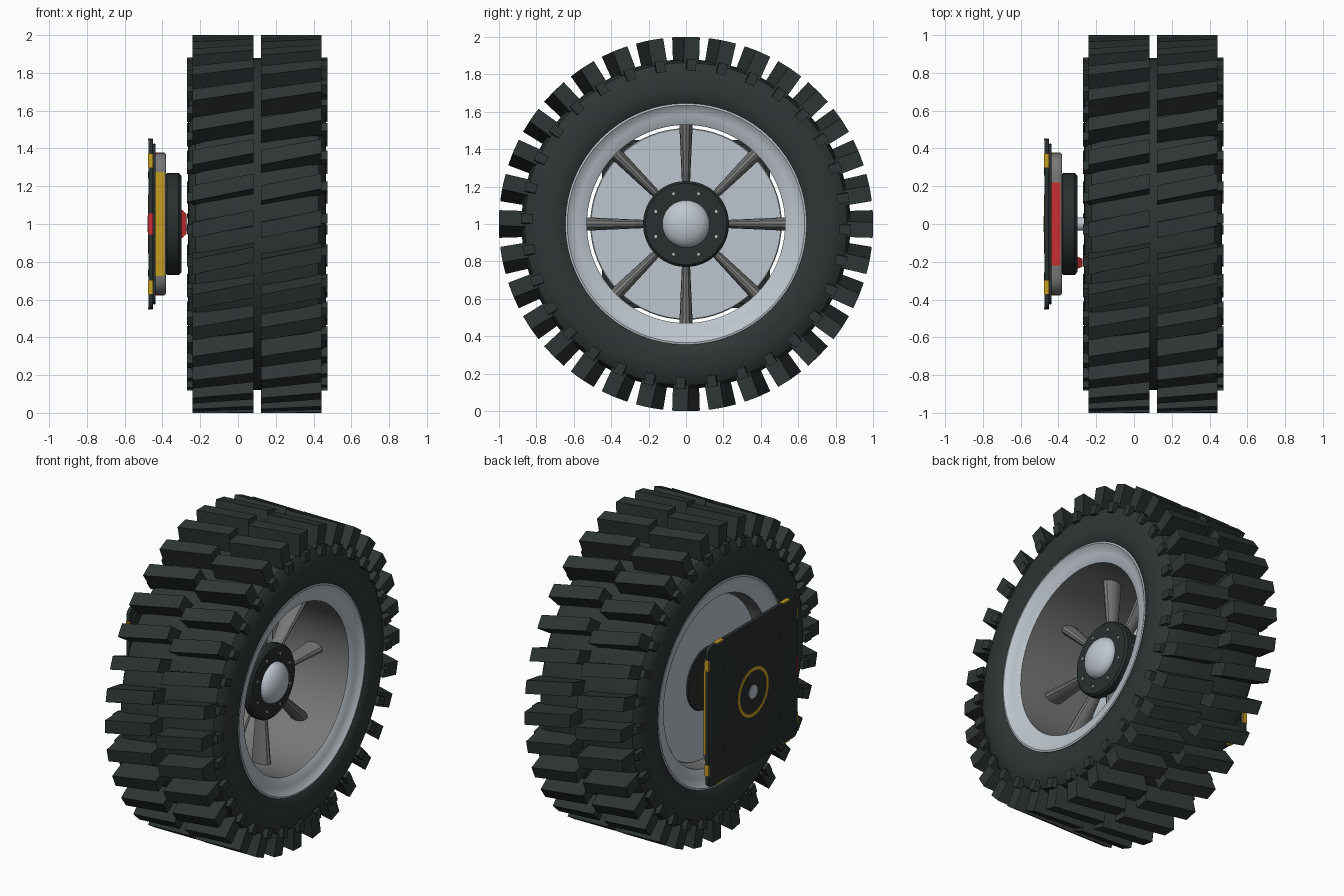
import bpy, bmesh
from math import pi, sin, cos, radians
from mathutils import Matrix, Vector

if "Cube" in bpy.data.objects:
    bpy.data.objects.remove(bpy.data.objects["Cube"], do_unlink=True)

MID = 0.101                    # x of the tyre's centre plane
AXLE = Vector((0, 0, 1))


def material(name, r, g, b):
    m = bpy.data.materials.new(name)
    m.use_nodes = True
    m.diffuse_color = (r, g, b, 1)
    m.node_tree.nodes["Principled BSDF"].inputs["Base Color"].default_value = (r, g, b, 1)
    return m


rubber = material("rubber", 0.028, 0.036, 0.035)
black = material("black_paint", 0.022, 0.028, 0.028)
silver = material("silver", 0.51, 0.56, 0.61)
grey = material("grey_metal", 0.19, 0.187, 0.185)
yellow = material("yellow", 0.56, 0.34, 0.015)
red = material("red", 0.6, 0.03, 0.033)


def finish(name, bm, *mats, smooth=True):
    bmesh.ops.recalc_face_normals(bm, faces=bm.faces)
    mesh = bpy.data.meshes.new(name)
    bm.to_mesh(mesh)
    bm.free()
    for m in mats:
        mesh.materials.append(m)
    ob = bpy.data.objects.new(name, mesh)
    bpy.context.collection.objects.link(ob)
    if smooth:
        bpy.ops.object.select_all(action='DESELECT')
        ob.select_set(True)
        bpy.context.view_layer.objects.active = ob
        bpy.ops.object.shade_smooth_by_angle(angle=radians(35))
    return ob


def revolve(name, profile, *mats, steps=64, closed=False):
    """Turn an (x, radius) profile around the axle."""
    bm = bmesh.new()
    vs = [bm.verts.new((x, 0, 1 + r)) for x, r in profile]
    pairs = list(zip(vs, vs[1:])) + ([(vs[-1], vs[0])] if closed else [])
    edges = [bm.edges.new(p) for p in pairs]
    bmesh.ops.spin(bm, geom=vs + edges, cent=AXLE, axis=(1, 0, 0),
                   angle=2 * pi, steps=steps)
    bmesh.ops.remove_doubles(bm, verts=bm.verts, dist=0.0005)
    return finish(name, bm, *mats)


def drum(name, x0, x1, r, mat, bevel=0.01, steps=48):
    return revolve(name, [(x0, 0), (x0, r - bevel), (x0 + bevel, r),
                          (x1 - bevel, r), (x1, r - bevel), (x1, 0)], mat, steps=steps)


def add_box(bm, x, y, z, sx, sy, sz):
    bmesh.ops.create_cube(bm, size=1, matrix=Matrix.Translation((x, y, z))
                          @ Matrix.Diagonal((sx, sy, sz, 1)))


def add_block(bm, x0, x1, r0, r1, angle, width, twist):
    """Straight-sided tread block whose ends are turned against each other."""
    ends = []
    for x, turn in ((x0, twist / 2), (x1, -twist / 2)):
        a = angle + turn
        out, along = Vector((0, cos(a), sin(a))), Vector((0, -sin(a), cos(a)))
        ends.append([bm.verts.new(AXLE + Vector((x, 0, 0)) + out * r + along * side * width / 2)
                     for r, side in ((r0, -1), (r0, 1), (r1, 1), (r1, -1))])
    a, b = ends
    bm.faces.new(a)
    bm.faces.new(b)
    for i in range(4):
        j = (i + 1) % 4
        bm.faces.new((a[i], a[j], b[j], b[i]))


def rounded_slab(name, x, sx, size, radius, mat, soft=0.003):
    """Square slab with rounded corners and softened rims, standing across the axle."""
    bm = bmesh.new()
    add_box(bm, x, 0, 1, sx, size, size)
    corners = [e for e in bm.edges if abs(e.verts[0].co.x - e.verts[1].co.x) > sx / 2]
    bmesh.ops.bevel(bm, geom=corners, offset=radius, segments=6,
                    profile=0.5, affect='EDGES')
    rims = [e for e in bm.edges if abs(e.verts[0].co.x - e.verts[1].co.x) < sx / 2]
    bmesh.ops.bevel(bm, geom=rims, offset=soft, segments=3, profile=0.5, affect='EDGES')
    return finish(name, bm, mat)


def bolts(name, x, spots, r, mat):
    bm = bmesh.new()
    for y, z in spots:
        bmesh.ops.create_cone(bm, cap_ends=True, segments=6, radius1=r, radius2=r, depth=0.02,
                              matrix=Matrix.Translation((x, y, 1 + z)) @ Matrix.Rotation(pi / 2, 4, 'Y'))
    finish(name, bm, mat, smooth=False)


# Tyre carcass
half = [(0.33, 0.625), (0.355, 0.65), (0.366, 0.71), (0.362, 0.78),
        (0.348, 0.83), (0.325, 0.862), (0.28, 0.875), (0.1, 0.88)]
revolve("tyre", [(MID + d, r) for d, r in half]
        + [(MID - d, r) for d, r in reversed(half)], rubber, steps=96, closed=True)

# Tread: two rows of slanted blocks and a small shoulder fin beside each
COUNT = 32
tread, shoulder = bmesh.new(), bmesh.new()
for i in range(COUNT):
    a = 2 * pi * i / COUNT
    for side in (-1, 1):
        x = MID + side * 0.181
        add_block(tread, x - 0.161, x + 0.161, 0.86, 1.0, a, 0.083, 0.065)
        x = MID + side * 0.335
        add_block(shoulder, x - 0.037, x + 0.037, 0.82, 0.882, a - side * 0.03, 0.05, 0.01)
finish("tread_blocks", tread, rubber, smooth=False)
finish("shoulder_fins", shoulder, rubber, smooth=False)

# Rim: shallow silver lips on both sides, grey barrel between them
lip = [(0.352, 0.645), (0.354, 0.635), (0.338, 0.615), (0.327, 0.585), (0.318, 0.537), (0.312, 0.53)]
rim = revolve("rim", [(MID + d, r) for d, r in lip]
              + [(MID - d, r) for d, r in reversed(lip)], silver, grey, closed=True)
for p in rim.data.polygons:
    p.material_index = int(abs(p.center.x - MID) < 0.3)

# Back disc, hub, spokes
drum("back_disc", -0.14, -0.11, 0.512, silver, 0.005, 64)
drum("rear_hub", -0.147, 0.2, 0.2, black)
drum("front_hub", 0.185, 0.25, 0.23, black, 0.012)
revolve("hub_cap", [(0.24, 0.127)] + [(0.25 + 0.07 * sin(t * pi / 16), 0.127 * cos(t * pi / 16))
                                      for t in range(9)], silver, steps=40)
ring8 = [(0.175 * cos((k + 0.5) * pi / 4), 0.175 * sin((k + 0.5) * pi / 4)) for k in range(8)]
bolts("hub_bolts", 0.244, ring8, 0.008, silver)

spokes = bmesh.new()
for k in range(8):
    place = (Matrix.Translation((0.165, 0, 1)) @ Matrix.Rotation(k * pi / 4, 4, 'X')
             @ Matrix.Translation((0, 0, 0.36)) @ Matrix.Diagonal((1.8, 1, 1, 1)))
    bmesh.ops.create_cone(spokes, cap_ends=True, segments=12, radius1=0.02,
                          radius2=0.036, depth=0.36, matrix=place)
finish("spokes", spokes, grey)

# Motor and drive shaft
drum("drive_shaft", -0.31, -0.13, 0.035, silver, 0.004, 24)
drum("motor_drum", -0.39, -0.3, 0.27, black, 0.015)
rounded_slab("motor_housing", -0.41, 0.06, 0.75, 0.1, grey, 0.012)
rounded_slab("gasket", -0.443, 0.014, 0.85, 0.06, black)
rounded_slab("mounting_plate", -0.4625, 0.025, 0.9, 0.04, black)

# Coloured strips on the housing sides
bm = bmesh.new()
for s in (-1, 1):
    add_box(bm, -0.413, s * 0.375, 1, 0.05, 0.008, 0.55)
finish("side_strips", bm, yellow, smooth=False)
bm = bmesh.new()
for s in (-1, 1):
    add_box(bm, -0.413, 0, 1 + s * 0.375, 0.05, 0.44, 0.008)
finish("top_and_bottom_strips", bm, red, smooth=False)

# Yellow marks near the plate corners, red mark at the front edge
bm = bmesh.new()
for s in (-1, 1):
    for t in (-1, 1):
        add_box(bm, -0.4625, s * 0.448, 1 + t * 0.335, 0.027, 0.008, 0.07)
        add_box(bm, -0.4625, s * 0.335, 1 + t * 0.448, 0.027, 0.07, 0.008)
finish("corner_marks", bm, yellow, smooth=False)
bm = bmesh.new()
add_box(bm, -0.4625, -0.448, 1, 0.027, 0.008, 0.11)
finish("front_mark", bm, red, smooth=False)

# Plate centre ring, pin and corner bolts
revolve("plate_ring", [(-0.47, 0.158), (-0.477, 0.155), (-0.477, 0.134), (-0.47, 0.13)],
        yellow, steps=48, closed=True)
drum("plate_pin", -0.478, -0.465, 0.045, silver, 0.003, 32)
bolts("plate_bolts", -0.467, [(s * 0.28, t * 0.26) for s in (-1, 1) for t in (-1, 1)], 0.022, black)

# Red connector on the motor face
bm = bmesh.new()
bmesh.ops.create_cone(bm, cap_ends=True, segments=4, radius1=0.7071, radius2=0.42, depth=1,
                      matrix=Matrix.Translation((-0.29, -0.205, 1)) @ Matrix.Diagonal((0.035, 0.07, 0.17, 1))
                      @ Matrix.Rotation(pi / 2, 4, 'Y') @ Matrix.Rotation(pi / 4, 4, 'Z'))
finish("connector", bm, red, smooth=False)
